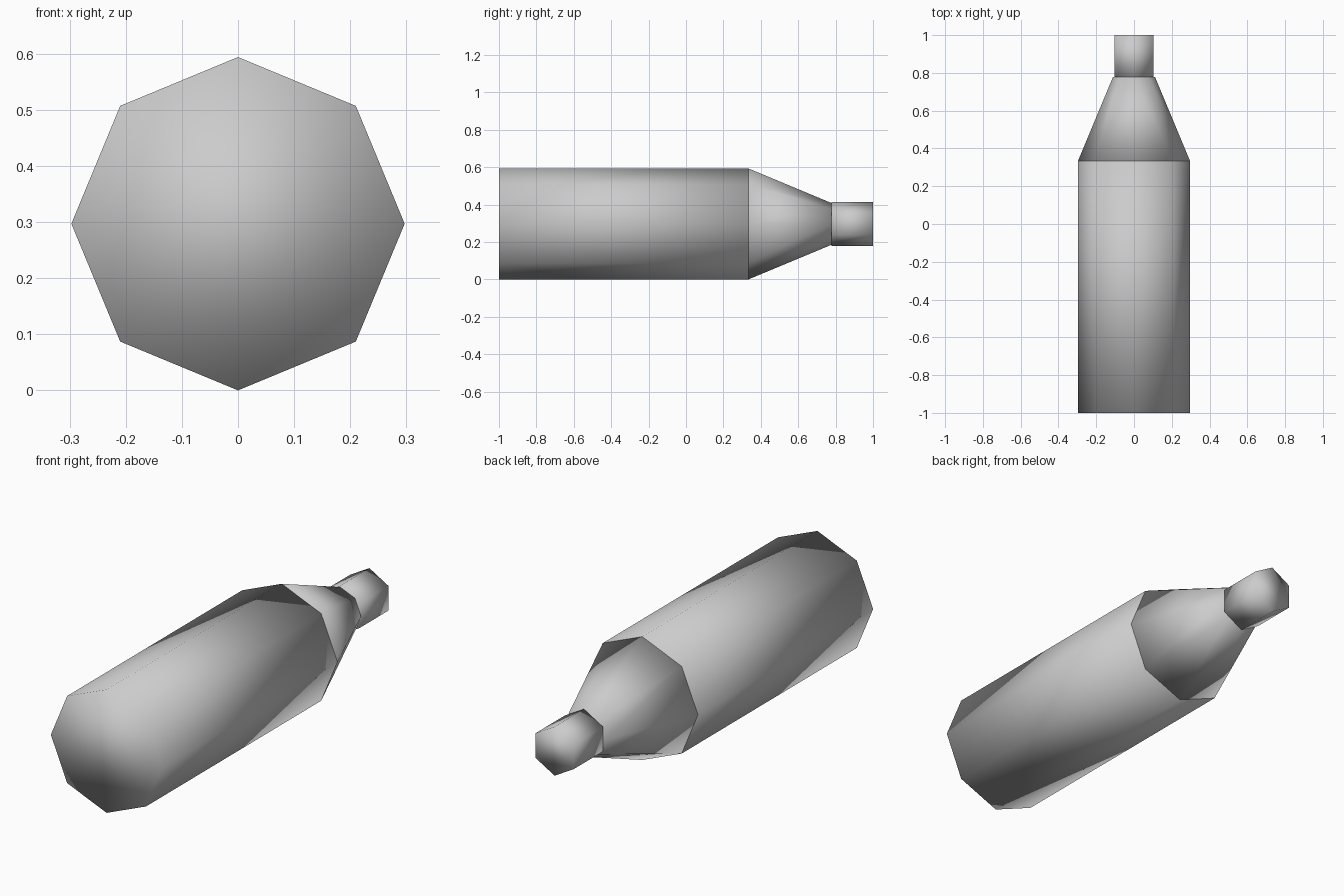
import bpy
from math import radians

cube = bpy.data.objects.get("Cube")
if cube:
    bpy.data.objects.remove(cube, do_unlink=True)

GREY = (0.6, 0.6, 0.6, 1.0)
material = bpy.data.materials.new("plain_grey")
material.use_nodes = True
material.diffuse_color = GREY
material.node_tree.nodes["Principled BSDF"].inputs["Base Color"].default_value = GREY

BODY_RADIUS = 0.297


def barrel(name, sides, start, end, start_radius, end_radius):
    """Closed, fully smooth-shaded prism or frustum lying along the y axis."""
    bpy.ops.mesh.primitive_cone_add(
        vertices=sides, radius1=start_radius, radius2=end_radius,
        depth=end - start, end_fill_type='NGON',
        location=(0, (start + end) / 2, BODY_RADIUS),
        rotation=(radians(-90), 0, 0))
    part = bpy.context.object
    part.name = part.data.name = name
    part.data.materials.append(material)
    bpy.ops.object.shade_smooth()
    return part


# Eight-sided main body
barrel("body", 8, -1.0, 0.333, BODY_RADIUS, BODY_RADIUS)

# Tapered shoulder
barrel("shoulder", 8, 0.333, 0.777, BODY_RADIUS, 0.112)

# Six-sided tip
barrel("tip", 6, 0.777, 1.0, 0.118, 0.118)
